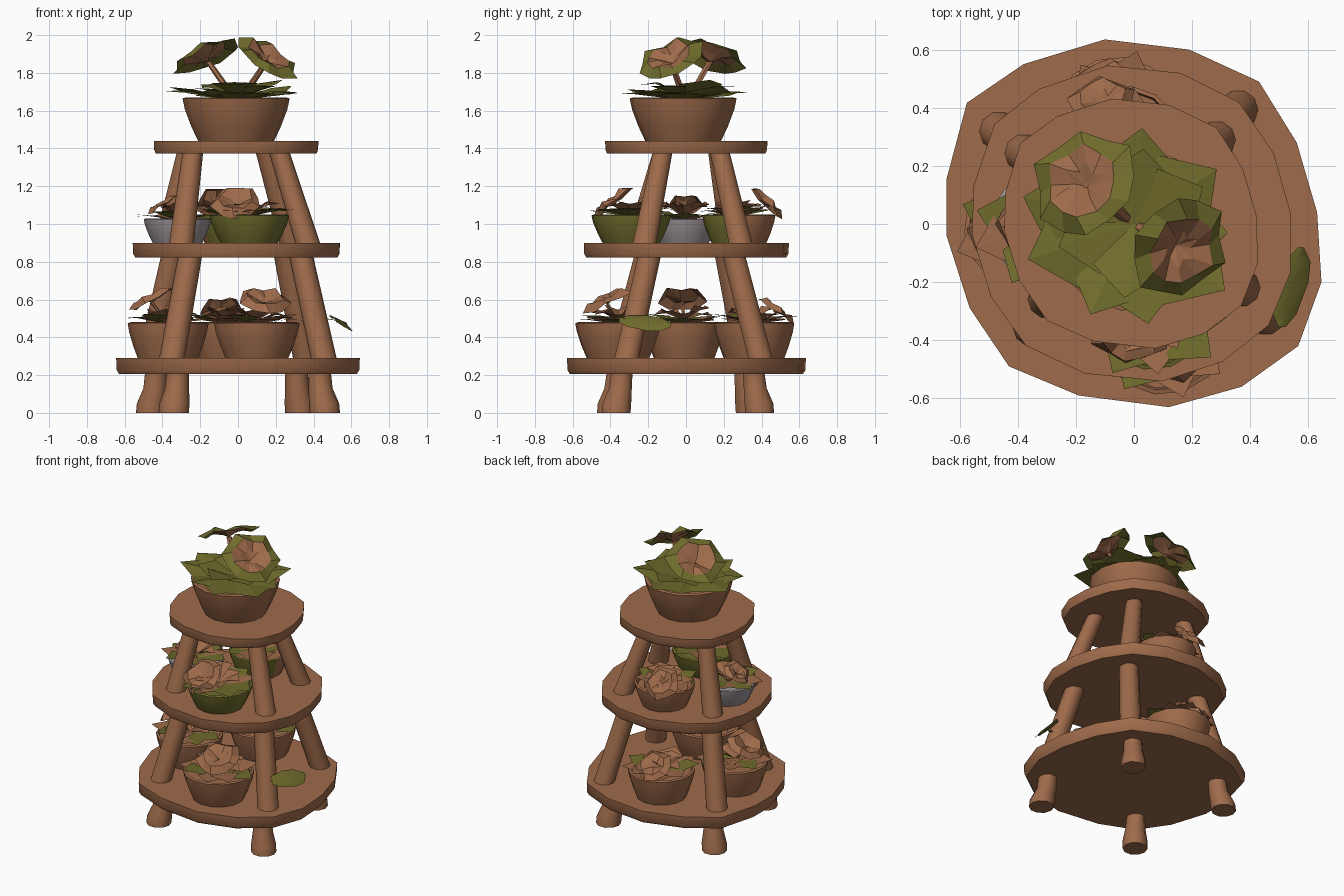
import bpy, bmesh, math, random
from mathutils import Vector

if "Cube" in bpy.data.objects:
    bpy.data.objects.remove(bpy.data.objects["Cube"])

random.seed(4)


def material(name, rgb):
    m = bpy.data.materials.new(name)
    m.diffuse_color = (*rgb, 1)
    m.use_nodes = True
    m.node_tree.nodes["Principled BSDF"].inputs["Base Color"].default_value = m.diffuse_color
    return m


BROWN = material("terracotta brown", (0.345, 0.147, 0.07))
GREEN = material("olive green", (0.165, 0.155, 0.026))
GRAY = material("pale gray", (0.34, 0.295, 0.305))


def finish(name, bm, mats, smooth=None):
    me = bpy.data.meshes.new(name)
    bm.to_mesh(me)
    bm.free()
    for m in mats:
        me.materials.append(m)
    ob = bpy.data.objects.new(name, me)
    bpy.context.collection.objects.link(ob)
    if smooth:
        bpy.context.view_layer.objects.active = ob
        ob.select_set(True)
        bpy.ops.object.shade_smooth_by_angle(angle=math.radians(smooth))
        ob.select_set(False)
    return ob


def skin(name, loops, mats, smooth=40, rule=None):
    """Closed solid through loops of points with equal counts."""
    bm = bmesh.new()
    loops = [[bm.verts.new(p) for p in loop] for loop in loops]
    n = len(loops[0])
    for a, b in zip(loops, loops[1:]):
        for i in range(n):
            bm.faces.new((a[i], a[(i + 1) % n], b[(i + 1) % n], b[i]))
    bm.faces.new(loops[0][::-1])
    bm.faces.new(loops[-1])
    if rule:
        for f in bm.faces:
            f.material_index = rule(f.calc_center_median())
    return finish(name, bm, mats, smooth)


def loft(name, rings, n, mats, smooth=40, turn=0.0, rule=None):
    """Solid through horizontal circles (x, y, z, radius)."""
    return skin(name, [[(x + r * math.cos(turn + math.tau * i / n), y + r * math.sin(turn + math.tau * i / n), z)
                        for i in range(n)] for x, y, z, r in rings], mats, smooth, rule)


def flower(name, c, normal, r, inner=BROWN, outer=BROWN, n=10, share=0.7, collar=-0.12):
    """Ruffled open bloom: star centre, raised rim and a jagged outer collar."""
    bm = bmesh.new()
    rot = Vector(normal).to_track_quat('Z', 'Y')
    c = Vector(c)
    mid = bm.verts.new(c + rot @ Vector((0, 0, -0.2 * r)))
    loops = []
    for k, (f, h) in enumerate(((0.32, -0.03), (share, 0.1), (1.0, collar))):
        ring = []
        for i in range(n):
            a = math.tau * (i + 0.25 * k) / n
            zig = 1 if i % 2 else -1
            q = r * f * (1 + zig * (0.25, 0.03, 0.06)[k] + random.uniform(-.05, .05))
            z = r * (h + zig * 0.05 + random.uniform(-.06, .06))
            ring.append(bm.verts.new(c + rot @ Vector((q * math.cos(a), q * math.sin(a), z))))
        loops.append(ring)
    for i in range(n):
        j = (i + 1) % n
        bm.faces.new((mid, loops[0][i], loops[0][j]))
        bm.faces.new((loops[0][i], loops[1][i], loops[1][j], loops[0][j]))
        f = bm.faces.new((loops[1][i], loops[2][i], loops[2][j], loops[1][j]))
        f.material_index = 1
    return finish(name, bm, [inner, outer])


def leaves(name, c, r, n, rise, mats, width=0.5, colours=lambda i: 0, start=0.0, fold=1.1):
    """Rosette of broad, folded, pointed leaves around c."""
    bm = bmesh.new()
    c = Vector(c)
    for i in range(n):
        a = start + math.tau * i / n + random.uniform(-.12, .12)
        d, s = Vector((math.cos(a), math.sin(a), 0)), Vector((-math.sin(a), math.cos(a), 0))
        q = r * random.uniform(0.88, 1.08)
        up = Vector((0, 0, rise * random.uniform(0.5, 1.2)))
        base = bm.verts.new(c)
        mid = bm.verts.new(c + d * q * 0.62 + up * 0.75)
        tip = bm.verts.new(c + d * q + up * random.uniform(0.5, 1.0))
        for sign in (-1, 1):
            side = bm.verts.new(c + d * q * 0.6 + s * sign * q * width * 0.6 + up * fold)
            f = bm.faces.new((base, mid, tip, side) if sign < 0 else (base, side, tip, mid))
            f.material_index = colours(i)
    return finish(name, bm, mats)


def tube(name, a, b, r, mat):
    loft(name, [(*a, r), (*b, r * 0.8)], 6, [mat])


# Hand-cut round shelves, a little longer on one diagonal, narrowing underneath
OUTLINE = ((-0.1, 0.635), (-0.38, 0.55), (-0.575, 0.417), (-0.645, 0.155), (-0.645, -0.04), (-0.565, -0.29),
           (-0.43, -0.49), (-0.19, -0.59), (0.12, -0.63), (0.37, -0.56), (0.565, -0.42), (0.645, -0.2),
           (0.63, 0.04), (0.56, 0.28), (0.43, 0.49), (0.19, 0.6))


def shelf(name, x, z0, z1, size, blend):
    pts = []
    for p in OUTLINE:
        v = Vector(p)
        pts.append(v.normalized() * (v.length * blend + 0.64 * (1 - blend)) * size)
    skin(name, [[(x + p.x * k, p.y * k, z) for p in pts] for z, k in ((z0, 0.975), (z0 + 0.02, 0.995), (z1, 1))],
         [BROWN], 50)


shelf("bottom_shelf", 0, 0.205, 0.29, 1.0, 1.0)
shelf("middle_shelf", -0.005, 0.822, 0.9, 0.86, 0.6)
shelf("top_shelf", -0.008, 1.372, 1.44, 0.68, 0.8)

# Four flared feet, each with a slanted post on the lower and upper tier
LEGS = (((-0.46, 0.34), (-0.465, 0.32), (-0.345, 0.215), (-0.38, 0.245), (-0.27, 0.17)),
        ((0.33, 0.39), (0.36, 0.395), (0.255, 0.255), (0.285, 0.29), (0.15, 0.18)),
        ((-0.34, -0.395), (-0.35, -0.355), (-0.255, -0.215), (-0.3, -0.26), (-0.24, -0.125)),
        ((0.46, -0.37), (0.455, -0.315), (0.335, -0.195), (0.37, -0.22), (0.22, -0.125)))
for k, (foot, a0, a1, b0, b1) in enumerate(LEGS):
    fx, fy = foot
    loft(f"foot_{k + 1}", [(fx, fy, 0, 0.08), (fx * 0.99, fy * 0.99, 0.05, 0.08),
                           (fx * 0.95, fy * 0.94, 0.13, 0.064), (fx * 0.94, fy * 0.92, 0.21, 0.06)], 10, [BROWN], 50)
    loft(f"lower_post_{k + 1}", [(*a0, 0.285, 0.068), (*a1, 0.825, 0.064)], 10, [BROWN], 50)
    loft(f"upper_post_{k + 1}", [(*b0, 0.895, 0.066), (*b1, 1.375, 0.055)], 10, [BROWN], 50)


def pot(name, x, y, z0, z1, r0, r1, mats, rule=None):
    loft(name, [(x, y, z0, r0), (x, y, z0 + 0.35 * (z1 - z0), r0 + 0.45 * (r1 - r0)),
                (x, y, z0 + 0.75 * (z1 - z0), r0 + 0.86 * (r1 - r0)),
                (x, y, z1, r1), (x, y, z1 + 0.005, r1 * 0.93), (x, y, z1 - 0.02, r1 * 0.9)],
         14, mats, 40, 0.1, rule)


# Top pot with two large blooms
pot("top_pot", -0.01, -0.015, 1.435, 1.665, 0.2, 0.285, [BROWN])
leaves("top_leaves", (-0.01, -0.01, 1.655), 0.37, 9, 0.075, [GREEN], 0.72, fold=0.5)
leaves("top_inner_leaves", (0, 0, 1.67), 0.27, 6, 0.09, [GREEN], 0.8, start=0.4, fold=0.7)
for k, (c, nrm, r) in enumerate((((-0.175, 0.14, 1.89), (-0.38, 0.3, 0.87), 0.188),
                                 ((0.16, -0.085, 1.88), (0.48, -0.34, 0.8), 0.178))):
    flower(f"top_bloom_{k + 1}", c, nrm, r, BROWN, GREEN, 12, 0.68, -0.04)
    tube(f"top_stem_{k + 1}", (c[0] * 0.1, c[1] * 0.1, 1.66), (c[0] * 0.9, c[1] * 0.9, c[2] - 0.03), 0.022, BROWN)

# Middle shelf pots
pot("middle_front_pot", 0.06, -0.29, 0.895, 1.045, 0.15, 0.212, [GREEN])
pot("middle_left_pot", -0.32, -0.01, 0.895, 1.025, 0.13, 0.18, [GRAY])
pot("middle_back_pot", -0.03, 0.28, 0.895, 1.045, 0.145, 0.195, [BROWN, GREEN],
    lambda p: 1 if p.y < 0.22 else 0)

# Bottom shelf pots
pot("bottom_front_pot", 0.1, -0.36, 0.285, 0.475, 0.165, 0.228, [BROWN])
pot("bottom_left_pot", -0.37, -0.01, 0.285, 0.475, 0.16, 0.215, [BROWN])
pot("bottom_back_pot", -0.06, 0.36, 0.285, 0.475, 0.16, 0.215, [BROWN])

# Low foliage of mixed colour and one tilted bloom in each of these pots
PLANTS = (("middle_front", 0.06, -0.29, 1.04, 0.25, (-0.01, -0.39, 1.125), (-0.05, -0.6, 0.75), 0.13, 2),
          ("middle_left", -0.32, -0.01, 1.02, 0.22, (-0.4, 0.0, 1.11), (-0.5, 0, 0.8), 0.09, 2),
          ("middle_back", -0.03, 0.28, 1.04, 0.22, (-0.11, 0.43, 1.12), (-0.1, 0.7, 0.7), 0.115, 3),
          ("bottom_front", 0.1, -0.36, 0.47, 0.25, (0.14, -0.42, 0.605), (0.1, -0.4, 0.9), 0.14, 3),
          ("bottom_left", -0.37, -0.01, 0.47, 0.25, (-0.46, -0.02, 0.61), (-0.45, 0, 0.9), 0.13, 2),
          ("bottom_back", -0.06, 0.36, 0.47, 0.24, (-0.08, 0.48, 0.55), (0, 0.6, 0.8), 0.115, 5))
for name, x, y, z, r, c, nrm, fr, step in PLANTS:
    leaves(name + "_leaves", (x, y, z), r, 9, 0.055, [BROWN, GREEN], 0.62, lambda i: 1 if i % step == 0 else 0,
           fold=0.7)
    leaves(name + "_inner_leaves", (x, y, z + 0.02), r * 0.65, 6, 0.065, [BROWN], 0.7)
    flower(name + "_bloom", c, nrm, fr)
    tube(name + "_stem", (x, y, z), (c[0], c[1], c[2] - 0.02), 0.012, BROWN)

# Single drooping leaf on the right side
bm = bmesh.new()
rows = []
for y, w in ((-0.355, 0.012), (-0.31, 0.04), (-0.2, 0.055), (-0.13, 0.045), (-0.08, 0.01)):
    x, z = 0.555 + 0.24 * (y + 0.16), 0.475 - 0.1 * (y + 0.2)
    rows.append([bm.verts.new((x + w * s, y, z - 0.75 * w * s + (0.015 if s == 0 else 0))) for s in (-1, 0, 1)])
for a, b in zip(rows, rows[1:]):
    for i in range(2):
        bm.faces.new((a[i], a[i + 1], b[i + 1], b[i]))
finish("side_leaf", bm, [GREEN], 60)
tube("side_leaf_stem", (0.4, -0.28, 0.51), (0.52, -0.24, 0.49), 0.012, GREEN)
